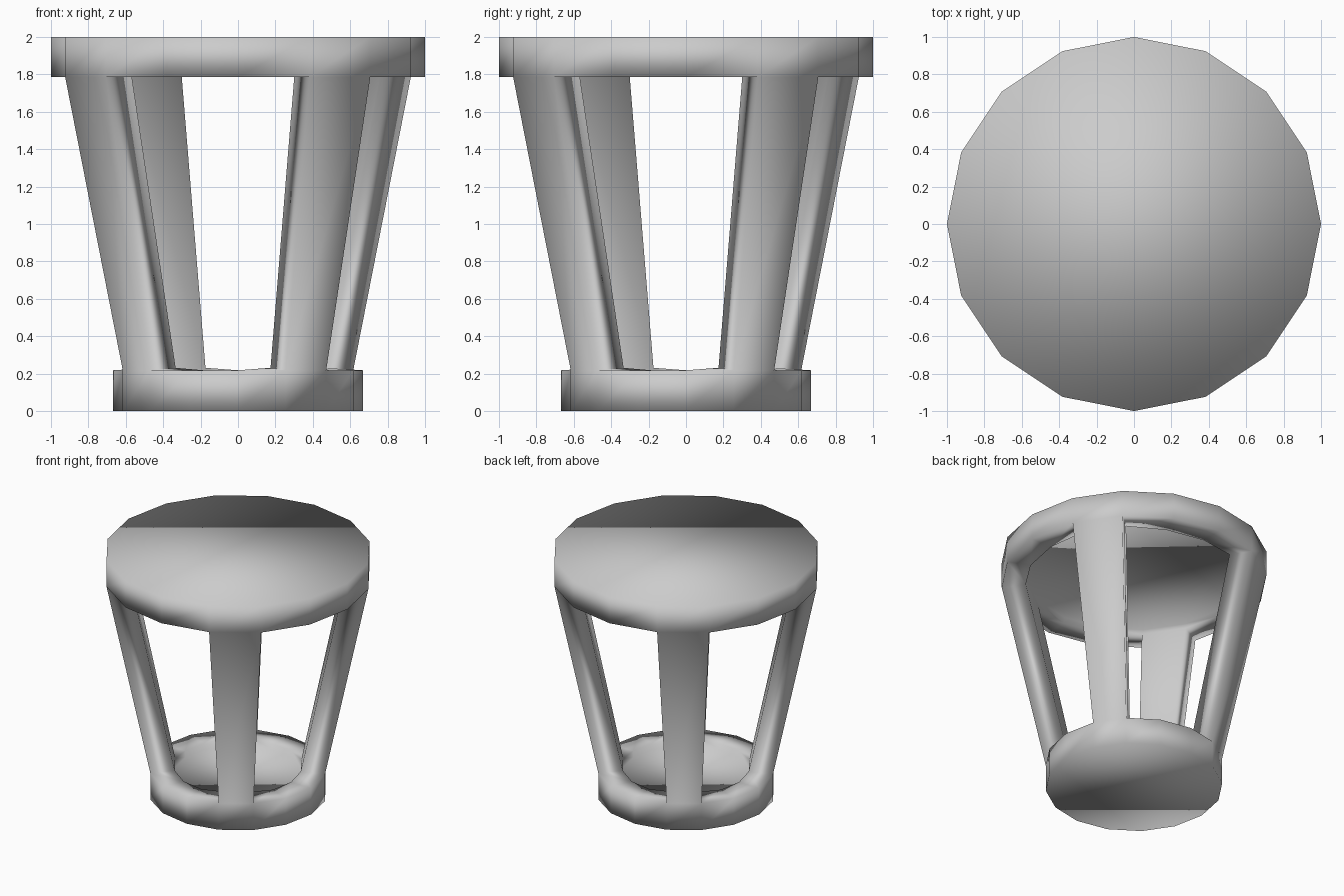
import bpy, bmesh
from math import cos, sin, tau

if "Cube" in bpy.data.objects:
    bpy.data.objects.remove(bpy.data.objects["Cube"])

N = 16
bm = bmesh.new()

def ring(r, z):
    return [bm.verts.new((r * cos(tau * i / N), r * sin(tau * i / N), z)) for i in range(N)]

# Base and top bands, wider at the top
rings = [ring(0.667, 0), ring(0.667, 0.218), ring(1, 1.785), ring(1, 2)]
for level, (lo, hi) in enumerate(zip(rings, rings[1:])):
    for i in range(N):
        # The middle level keeps only four one-segment posts
        if level != 1 or i % 4 == 1:
            j = (i + 1) % N
            bm.faces.new((lo[i], lo[j], hi[j], hi[i]))

# Closed ends
bm.faces.new(rings[0][::-1])
bm.faces.new(rings[-1])
for f in bm.faces:
    f.smooth = True

mesh = bpy.data.meshes.new("lantern_frame")
bm.to_mesh(mesh)
bm.free()
frame = bpy.data.objects.new("lantern_frame", mesh)
bpy.context.collection.objects.link(frame)

# Wall thickness grows inward, equal on the bands, posts and end plates
wall = frame.modifiers.new("wall_thickness", 'SOLIDIFY')
wall.thickness = 0.18
wall.offset = -1
wall.use_even_offset = True
